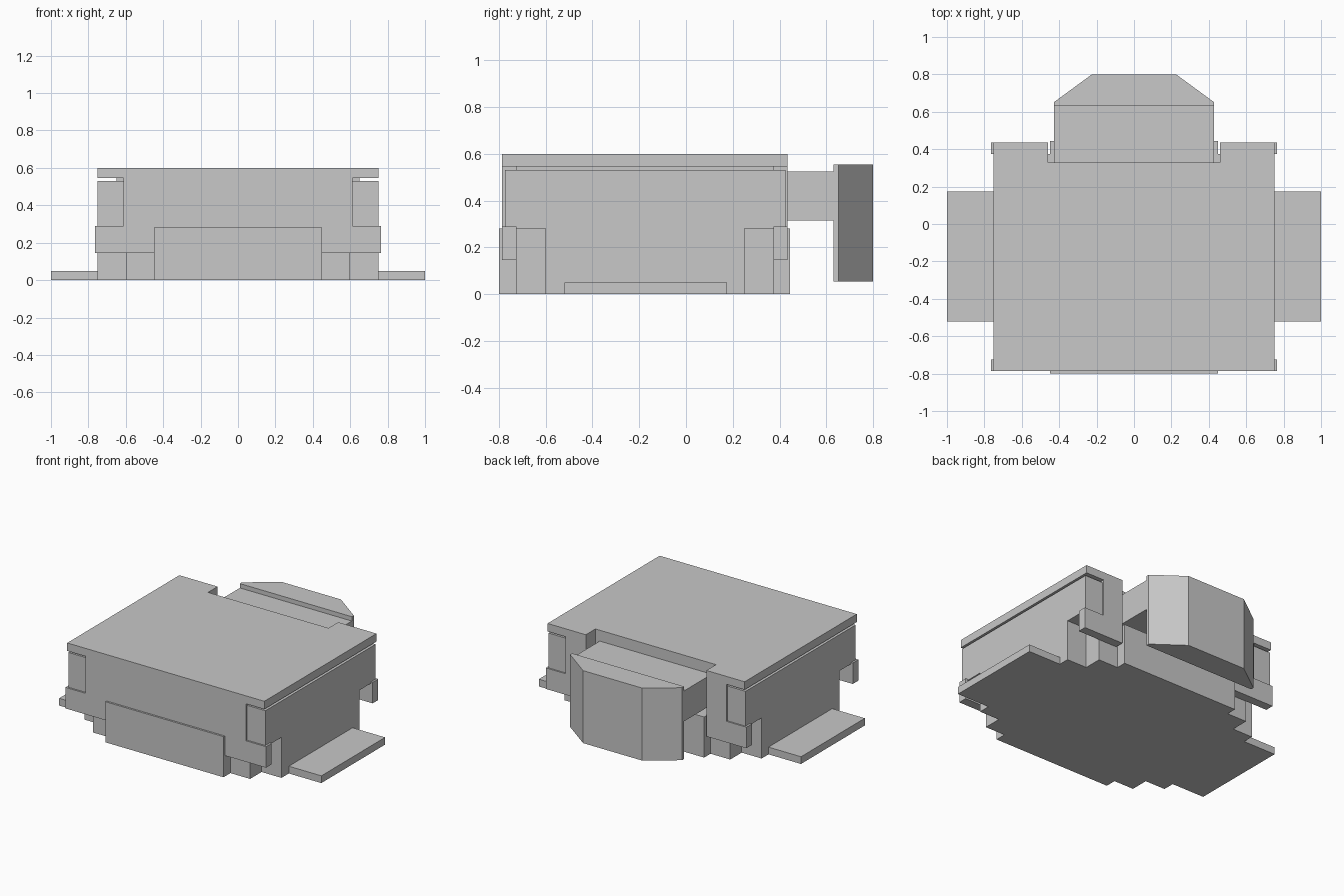
import bpy, bmesh
from mathutils import Vector

cube = bpy.data.objects.get("Cube")
if cube:
    bpy.data.objects.remove(cube, do_unlink=True)

grey = bpy.data.materials.new("plain grey")
grey.use_nodes = True
grey.diffuse_color = (0.58, 0.58, 0.58, 1)
grey.node_tree.nodes["Principled BSDF"].inputs["Base Color"].default_value = (0.58, 0.58, 0.58, 1)


def prism(name, outline, lo, hi, axis="z"):
    """Extrude an outline: (x, y) along z, or (x, z) along y."""
    bm = bmesh.new()
    place = (lambda a, b, c: (a, b, c)) if axis == "z" else (lambda a, b, c: (a, c, b))
    face = bm.faces.new([bm.verts.new(place(a, b, lo)) for a, b in outline])
    new = bmesh.ops.extrude_face_region(bm, geom=[face])["geom"]
    verts = [v for v in new if isinstance(v, bmesh.types.BMVert)]
    bmesh.ops.translate(bm, verts=verts, vec=Vector(place(0, 0, hi - lo)))
    bmesh.ops.recalc_face_normals(bm, faces=bm.faces)
    mesh = bpy.data.meshes.new(name)
    bm.to_mesh(mesh)
    bm.free()
    mesh.materials.append(grey)
    obj = bpy.data.objects.new(name, mesh)
    bpy.context.collection.objects.link(obj)
    return obj


def rect(x0, x1, y0, y1):
    return [(x0, y0), (x1, y0), (x1, y1), (x0, y1)]


def mirrored(half):
    """Close a right-hand outline with its reflection in x."""
    return half + [(-x, y) for x, y in reversed(half)]


def notched(w, y0, y1):
    """Rectangle with a slot in its back edge for the arm."""
    return mirrored([(w, y0), (w, y1), (0.46, y1), (0.46, 0.33)])


# Stepped base
prism("stepped_base", mirrored([
    (0.45, -0.80), (0.45, -0.725), (0.60, -0.725), (0.60, -0.60), (0.752, -0.60),
    (0.752, 0.25), (0.60, 0.25), (0.60, 0.375), (0.45, 0.375), (0.45, 0.445)]), 0, 0.28)

# Body, recessed neck and lid
prism("main_body", notched(0.752, -0.775, 0.425), 0.28, 0.53)
prism("neck", notched(0.65, -0.725, 0.375), 0.53, 0.545)
prism("lid", notched(0.752, -0.787, 0.435), 0.545, 0.60)

# Front panel with wide lower brackets
prism("front_panel", mirrored([
    (0.765, 0.145), (0.765, 0.29), (0.613, 0.29), (0.613, 0.545)]),
    -0.787, -0.725, "y")

for side, s in (("left", 1), ("right", -1)):
    # Back panels either side of the arm slot
    outline = [(0.46, 0.145), (0.765, 0.145), (0.765, 0.29),
               (0.613, 0.29), (0.613, 0.545), (0.46, 0.545)]
    prism(side + "_back_panel", [(s * x, z) for x, z in outline], 0.375, 0.435, "y")
    # Low side step
    prism(side + "_step", rect(s * 0.752, s * 1.0, -0.52, 0.175), 0, 0.05)

# Arm and chamfered rear block
prism("rear_arm", rect(-0.427, 0.427, 0.33, 0.63), 0.315, 0.525)
prism("rear_block", mirrored([(0.427, 0.63), (0.427, 0.652), (0.225, 0.80)]), 0.055, 0.555)
